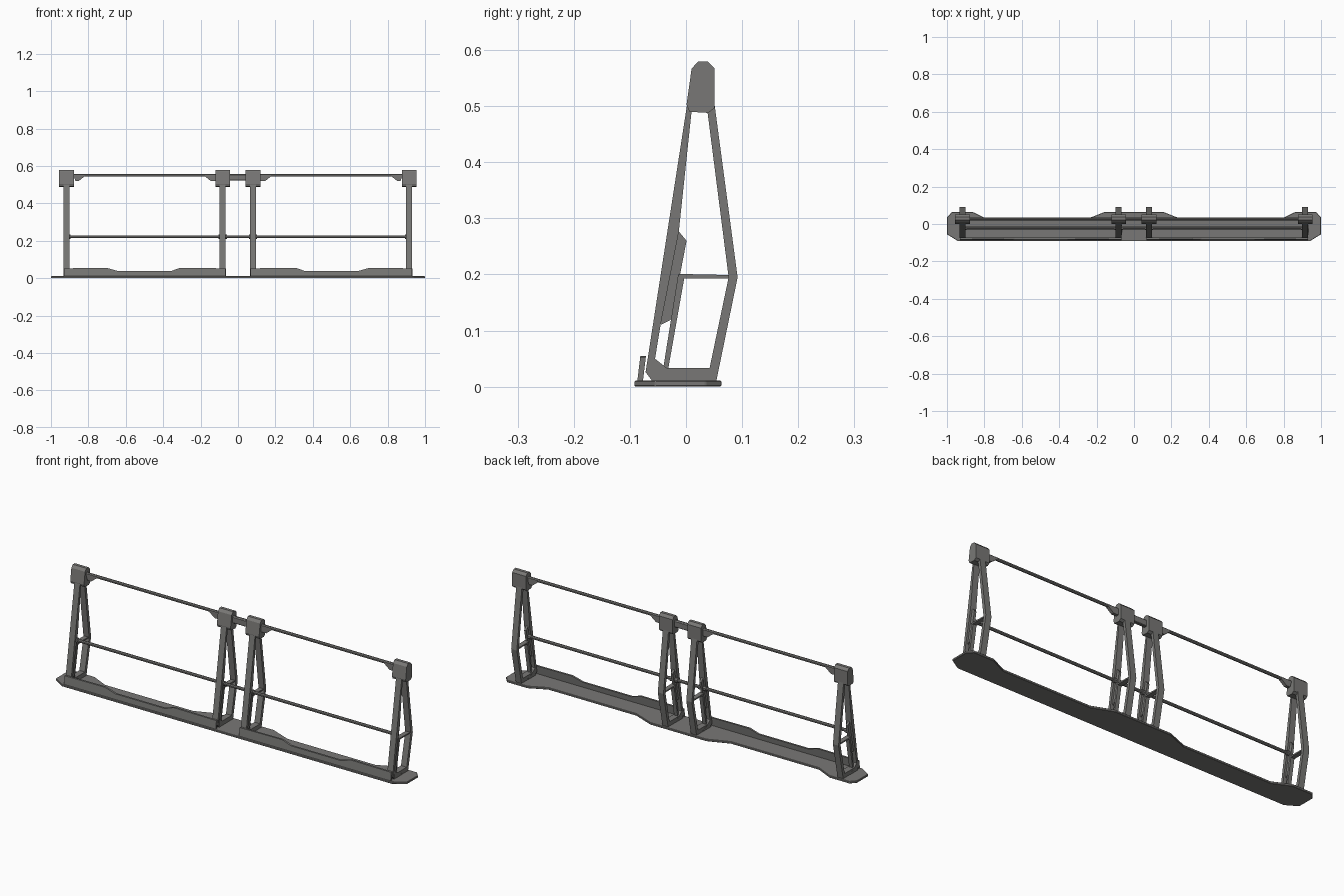
import bpy, bmesh
from mathutils import Vector, Matrix

steel = bpy.data.materials.new("dark_steel")
steel.diffuse_color = (0.19, 0.187, 0.18, 1.0)


def prism(name, profile, mapper, a, b, bevel=0.0):
    """Extrude a closed 2D profile between depths a and b."""
    bm = bmesh.new()
    lo = [bm.verts.new(mapper(u, v, a)) for u, v in profile]
    hi = [bm.verts.new(mapper(u, v, b)) for u, v in profile]
    n = len(profile)
    bm.faces.new(lo)
    bm.faces.new(hi[::-1])
    for i in range(n):
        bm.faces.new((lo[i], hi[i], hi[(i + 1) % n], lo[(i + 1) % n]))
    bmesh.ops.recalc_face_normals(bm, faces=bm.faces[:])
    me = bpy.data.meshes.new(name)
    bm.to_mesh(me)
    bm.free()
    me.materials.append(steel)
    ob = bpy.data.objects.new(name, me)
    bpy.context.collection.objects.link(ob)
    if bevel:
        m = ob.modifiers.new("edge", 'BEVEL')
        m.width, m.segments = bevel, 1
    return ob


def side(u, v, d):      # profile in y,z
    return Vector((d, u, v))


def front(u, v, d):     # profile in x,z
    return Vector((u, d, v))


def flat(u, v, d):      # profile in x,y
    return Vector((u, v, d))


def rod(name, x0, x1, y, z, r):
    bpy.ops.mesh.primitive_cylinder_add(vertices=8, radius=r, depth=x1 - x0,
                                        location=((x0 + x1) / 2, y, z),
                                        rotation=(0, 1.570796, 0))
    ob = bpy.context.object
    ob.name = name
    ob.data.transform(Matrix.Rotation(0.3927, 4, 'Z'))
    ob.data.materials.append(steel)
    return ob


# Base plate with wide feet at the posts and narrow spans
half = [(0.16, 0.063), (0.27, 0.020), (0.77, 0.020), (0.86, 0.063),
        (0.975, 0.063), (1.0, 0.035), (1.0, -0.055), (0.94, -0.092)]
outline = half + [(-x, y) for x, y in reversed(half)]
prism("base_plate", outline, flat, 0.0, 0.011, 0.002)

# Side profiles (y, z) of one support frame
head = [(0.001, 0.503), (0.010, 0.567), (0.022, 0.58), (0.038, 0.58),
        (0.051, 0.567), (0.051, 0.497), (0.040, 0.488), (0.006, 0.490)]
front_leg = [(0.003, 0.51), (0.012, 0.51), (-0.013, 0.275), (-0.045, 0.112),
             (-0.056, 0.045), (-0.040, 0.030), (-0.040, 0.010),
             (-0.060, 0.010), (-0.072, 0.026)]
back_leg = [(0.037, 0.50), (0.050, 0.51), (0.092, 0.195), (0.054, 0.010),
            (0.036, 0.010), (0.042, 0.033), (0.076, 0.195)]
inner_leg = [(-0.014, 0.200), (-0.003, 0.194), (-0.032, 0.030), (-0.041, 0.030)]
strut = [(-0.014, 0.201), (0.080, 0.199), (0.080, 0.193), (-0.008, 0.193)]
foot = [(-0.056, 0.010), (-0.056, 0.030), (-0.035, 0.033), (0.046, 0.033), (0.050, 0.010)]
foot_gusset = [(-0.060, 0.010), (-0.058, 0.052), (-0.025, 0.026), (0.0, 0.018), (0.0, 0.010)]
bracket = [(-0.013, 0.277), (0.001, 0.260), (-0.026, 0.120), (-0.045, 0.110), (-0.035, 0.18)]

for label, x in (("left_outer", -0.917), ("left_inner", -0.082),
                 ("right_inner", 0.080), ("right_outer", 0.915)):
    prism(label + "_head", head, side, x - 0.039, x + 0.039)
    for part, prof, w in (("front_leg", front_leg, 0.016), ("back_leg", back_leg, 0.016),
                          ("inner_leg", inner_leg, 0.010), ("strut", strut, 0.012),
                          ("foot_bar", foot, 0.016), ("foot_gusset", foot_gusset, 0.017),
                          ("rail_bracket", bracket, 0.006)):
        prism(label + "_" + part, prof, side, x - w, x + w)
    # Collars where the middle rail meets the post, only on the rail sides
    x0 = x if x < -0.5 else x - 0.022
    x1 = x if x > 0.5 else x + 0.022
    rod(label + "_rail_collar", x0, x1, -0.022, 0.222, 0.012)

# Rails
rod("middle_rail", -0.917, 0.915, -0.022, 0.222, 0.008)
rod("top_rail", -0.917, 0.915, 0.027, 0.551, 0.008)

# Spans on each side: top rail haunches and toe board
for s, label in ((-1, "left"), (1, "right")):
    outer = [(s * 0.87, 0.521), (s * 0.85, 0.521), (s * 0.82, 0.545),
             (s * 0.82, 0.554), (s * 0.88, 0.554)]
    inner = [(s * 0.118, 0.521), (s * 0.147, 0.521), (s * 0.177, 0.545),
             (s * 0.177, 0.554), (s * 0.118, 0.554)]
    prism(label + "_outer_haunch", outer, front, 0.019, 0.035)
    prism(label + "_inner_haunch", inner, front, 0.019, 0.035)
    toe = [(s * x, z) for x, z in ((0.93, 0.008), (0.93, 0.053), (0.70, 0.055),
                                   (0.64, 0.038), (0.36, 0.038), (0.31, 0.055),
                                   (0.066, 0.053), (0.066, 0.008))]
    board = prism(label + "_toe_board", toe, front, -0.087, -0.077)
    for v in board.data.vertices:   # slight backward lean
        v.co.y += (v.co.z - 0.008) * 0.12

# Link between the two inner posts
prism("centre_link", [(-0.05, 0.523), (0.05, 0.523), (0.05, 0.556), (-0.05, 0.556)],
      front, 0.018, 0.036, 0.003)
